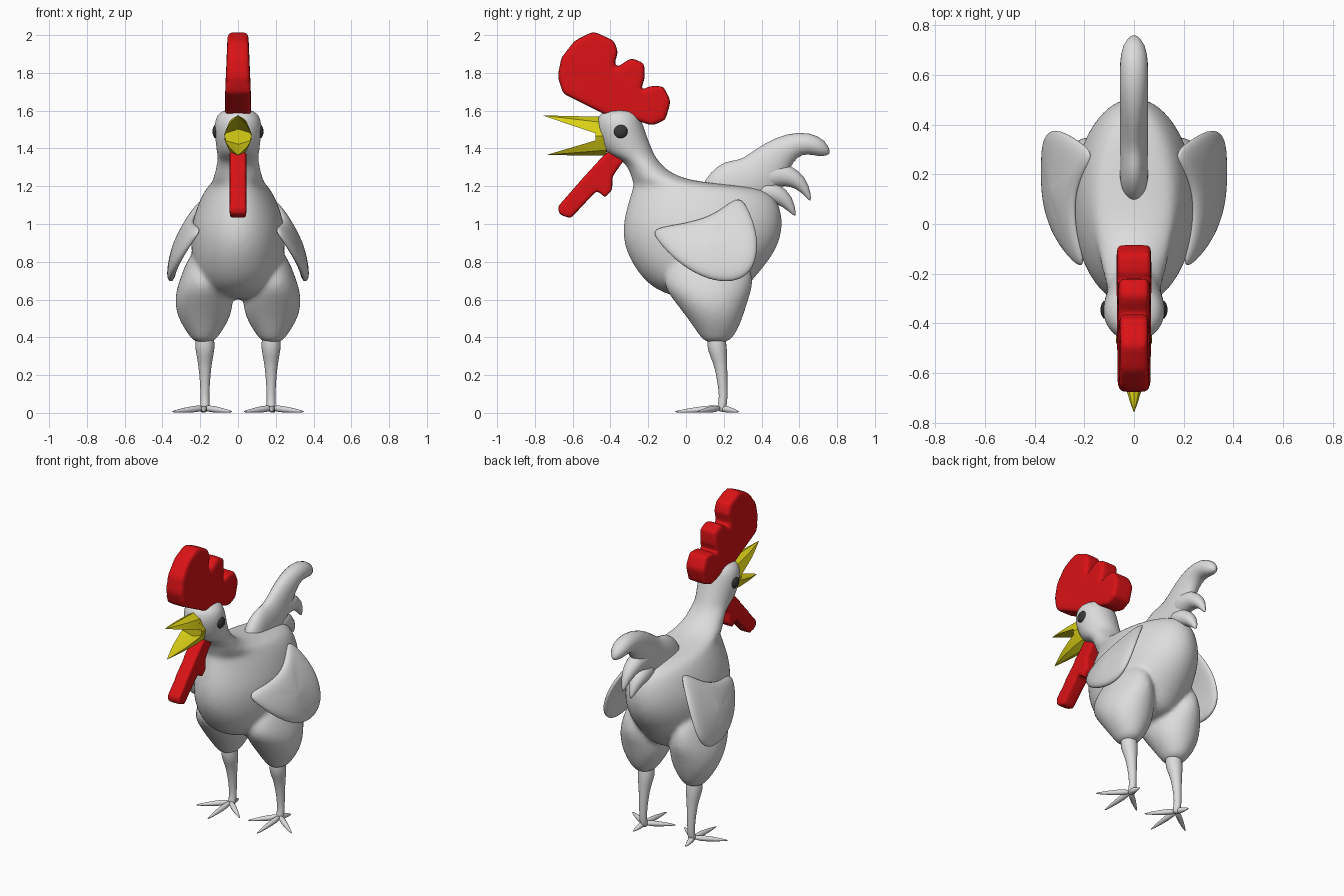
import bpy, bmesh, math
from mathutils import Vector, Matrix

cube = bpy.data.objects.get("Cube")
if cube:
    bpy.data.objects.remove(cube, do_unlink=True)


def material(name, red, green, blue):
    mat = bpy.data.materials.new(name)
    mat.use_nodes = True
    colour = (red, green, blue, 1)
    mat.diffuse_color = colour
    shader = next(node for node in mat.node_tree.nodes if node.type == 'BSDF_PRINCIPLED')
    shader.inputs["Base Color"].default_value = colour
    return mat


WHITE = material("feather white", .72, .72, .72)
RED = material("comb red", .7, .006, .008)
YELLOW = material("beak yellow", .7, .63, .008)
DARK = material("eye dark", .04, .04, .04)


def skin(bm, rings):
    """Close a stack of equal-length rings into a solid."""
    rows = [[bm.verts.new(point) for point in ring] for ring in rings]
    count = len(rows[0])
    for lower, upper in zip(rows, rows[1:]):
        for i in range(count):
            j = (i + 1) % count
            bm.faces.new((lower[i], lower[j], upper[j], upper[i]))
    bm.faces.new(rows[0][::-1])
    bm.faces.new(rows[-1])


def finish(name, bm, mat, mirror=False, subsurf=0, voxel=0, smooth=0, sharp=None):
    """Turn the mesh into an object with its material and modifiers."""
    bmesh.ops.recalc_face_normals(bm, faces=bm.faces[:])
    mesh = bpy.data.meshes.new(name)
    bm.to_mesh(mesh)
    bm.free()
    mesh.materials.append(mat)
    mesh.shade_smooth()
    if sharp:
        mesh.set_sharp_from_angle(angle=math.radians(sharp))
    part = bpy.data.objects.new(name, mesh)
    bpy.context.collection.objects.link(part)
    if subsurf:
        rounding = part.modifiers.new("round", 'SUBSURF')
        rounding.levels = rounding.render_levels = subsurf
    if voxel:
        merge = part.modifiers.new("merge", 'REMESH')
        merge.mode, merge.voxel_size, merge.use_smooth_shade = 'VOXEL', voxel, True
        soften = part.modifiers.new("soften", 'SMOOTH')
        soften.factor, soften.iterations = .5, smooth
    if mirror:
        part.modifiers.new("mirror", 'MIRROR').use_mirror_merge = False


def circle(count):
    angles = [math.tau * i / count for i in range(count)]
    return [(math.cos(angle), math.sin(angle)) for angle in angles]


def oval(z, back, front, centre, half_width):
    """Horizontal oval between two depths."""
    middle, half_depth = (back + front) / 2, (back - front) / 2
    return [(centre + half_width * c, middle + half_depth * s, z) for c, s in circle(28)]


def tube(bm, points, radii, widest=1, count=12):
    """Tapered tube along points, flattened sideways to the widest radius."""
    points = [Vector(point) for point in points]
    rings = []
    for i, (point, radius) in enumerate(zip(points, radii)):
        along = (points[min(i + 1, len(points) - 1)] - points[max(i - 1, 0)]).normalized()
        side = (Vector((1, 0, 0)) - along * along.x).normalized()
        up = along.cross(side)
        rings.append([point + side * min(radius, widest) * c + up * radius * s
                      for c, s in circle(count)])
    skin(bm, rings)


# Body, neck and head in one stack (height, front, back, half width), thighs merged in
bm = bmesh.new()
torso = [(.6, 0, .24, .08), (.64, -.14, .3, .17), (.7, -.22, .35, .21), (.78, -.28, .42, .24),
         (.88, -.33, .49, .25), (1, -.34, .52, .25), (1.14, -.3, .49, .2), (1.2, -.28, .4, .16),
         (1.22, -.28, .03, .14), (1.28, -.3, -.1, .12), (1.34, -.33, -.15, .11),
         (1.37, -.44, -.17, .11), (1.5, -.48, -.22, .13), (1.57, -.47, -.24, .12), (1.61, -.43, -.27, .08)]
skin(bm, [oval(z, back, front, 0, width) for z, front, back, width in torso])
thigh = [(.37, .1, .22, .05), (.41, .07, .26, .08), (.5, .01, .3, .14), (.6, -.07, .33, .16),
         (.71, -.15, .37, .13), (.88, 0, .3, .06)]
for side in (1, -1):
    skin(bm, [oval(z, back, front, side * .18, width) for z, front, back, width in thigh])
finish("body", bm, WHITE, subsurf=2, voxel=.014, smooth=7)

# Folded wings: a puffed leaf bent outwards towards its lower edge
outline = [(-.2, .98), (-.04, 1), (.12, 1.04), (.21, 1.1), (.29, 1.16), (.34, 1.08), (.39, .94),
           (.38, .79), (.32, .71), (.22, .68), (.08, .71), (-.06, .8), (-.16, .91)]


def wing_point(y, z, scale, offset):
    y, z = .14 + (y - .14) * scale, .9 + (z - .9) * scale
    sweep = .95 * (z - .7) ** 2 + .78 * max(0, .15 - y) ** 2
    return (.38 - sweep + offset, y, z)


bm = bmesh.new()
layers = [(.05, 0), (.5, 0), (.9, 0), (1, -.025), (.9, -.045), (.5, -.055), (.05, -.055)]
skin(bm, [[wing_point(y, z, scale, offset) for y, z in outline] for scale, offset in layers])
finish("wings", bm, WHITE, mirror=True, subsurf=2)

# Tail plumes (y, z, radius), the upper one rising from a mound on the back
plumes = {
    "upper_tail": [(.08, 1.18, .01), (.14, 1.19, .09), (.22, 1.2, .14), (.32, 1.21, .14), (.41, 1.27, .13),
                   (.48, 1.36, .1), (.56, 1.42, .07), (.65, 1.43, .06), (.72, 1.4, .05), (.76, 1.37, .01)],
    "middle_tail": [(.38, 1.25, .08), (.5, 1.27, .07), (.58, 1.24, .05), (.63, 1.19, .03), (.66, 1.12, .005)],
    "lower_tail": [(.36, 1.18, .07), (.47, 1.17, .06), (.54, 1.12, .04), (.58, 1.04, .005)]}
for name, path in plumes.items():
    bm = bmesh.new()
    tube(bm, [(0, y, z) for y, z, radius in path], [radius for y, z, radius in path], widest=.06)
    finish(name, bm, WHITE, subsurf=1)

# Shanks with knobbly hocks, and toes
bm = bmesh.new()
shank = [(.16, .43, .05), (.16, .39, .05), (.165, .34, .055), (.18, .28, .04), (.19, .2, .03),
         (.2, .08, .022), (.19, .03, .026), (.18, .006, .02)]
tube(bm, [(.175, y, z) for y, z, radius in shank], [radius for y, z, radius in shank])
ankle = Vector((.18, .18, .026))
for tip in ((.18, -.06), (.03, .06), (.35, .06), (.19, .28)):
    toe_end = Vector((*tip, .006))
    tube(bm, [ankle.lerp(toe_end, f) for f in (0, .2, .6, .9, 1)], (.01, .022, .015, .007, .002), count=8)
finish("legs", bm, WHITE, mirror=True, subsurf=1)

# Comb and wattle: thick slabs, thinner towards the top, with softened rims
comb = [(-.68, 1.78), (-.66, 1.88), (-.59, 1.97), (-.49, 2.02), (-.38, 1.97), (-.36, 1.91),
        (-.4, 1.78), (-.35, 1.84), (-.29, 1.88), (-.22, 1.85), (-.22, 1.76), (-.26, 1.68), (-.2, 1.73),
        (-.12, 1.73), (-.08, 1.65), (-.11, 1.55), (-.18, 1.52), (-.32, 1.57), (-.41, 1.57), (-.65, 1.69)]
wattle = [(-.34, 1.42), (-.43, 1.37), (-.54, 1.25), (-.68, 1.09), (-.67, 1.05), (-.61, 1.03),
          (-.47, 1.18), (-.43, 1.14), (-.39, 1.18), (-.39, 1.25), (-.32, 1.35)]
for name, shape, half, soft in (("comb", comb, .07, 24), ("wattle", wattle, .044, 11)):
    bm = bmesh.new()
    skin(bm, [[(side * half * (1 - .6 * max(0, z - 1.65)), y, z) for y, z in shape] for side in (-1, 1)])
    finish(name, bm, RED, voxel=.011, smooth=soft)


# Open beak: each half tapers from a ridged root to its tip, hollow on the mouth side
def beak(name, ridge, tip):
    bm = bmesh.new()
    rings = []
    for f in (0, .25, .6, .9, .99):
        centre = Vector((0, -.42, 1.46)).lerp(tip, f)
        height = (ridge - 1.46) * (1 - f)
        width = .074 * (1 - f ** 1.8)
        rings.append([centre + Vector((width * across, 0, height * rise)) for across, rise in
                      ((1, 0), (.65, .7), (0, 1), (-.65, .7), (-1, 0), (0, .25))])
    skin(bm, rings)
    finish(name, bm, YELLOW, sharp=35)


beak("upper_beak", 1.567, Vector((0, -.76, 1.575)))
beak("lower_beak", 1.362, Vector((0, -.74, 1.365)))

# Mouth lining closing the gap between the two halves
bm = bmesh.new()
skin(bm, [[(.072 * c, y, 1.465 + .09 * s) for c, s in circle(8)] for y in (-.43, -.48)])
finish("mouth_lining", bm, YELLOW, sharp=35)

# Eyes
bm = bmesh.new()
place = Matrix.Translation((.115, -.345, 1.49)) @ Matrix.Diagonal((.02, .037, .037, 1))
bmesh.ops.create_uvsphere(bm, u_segments=16, v_segments=10, radius=1, matrix=place)
finish("eyes", bm, DARK, mirror=True)
